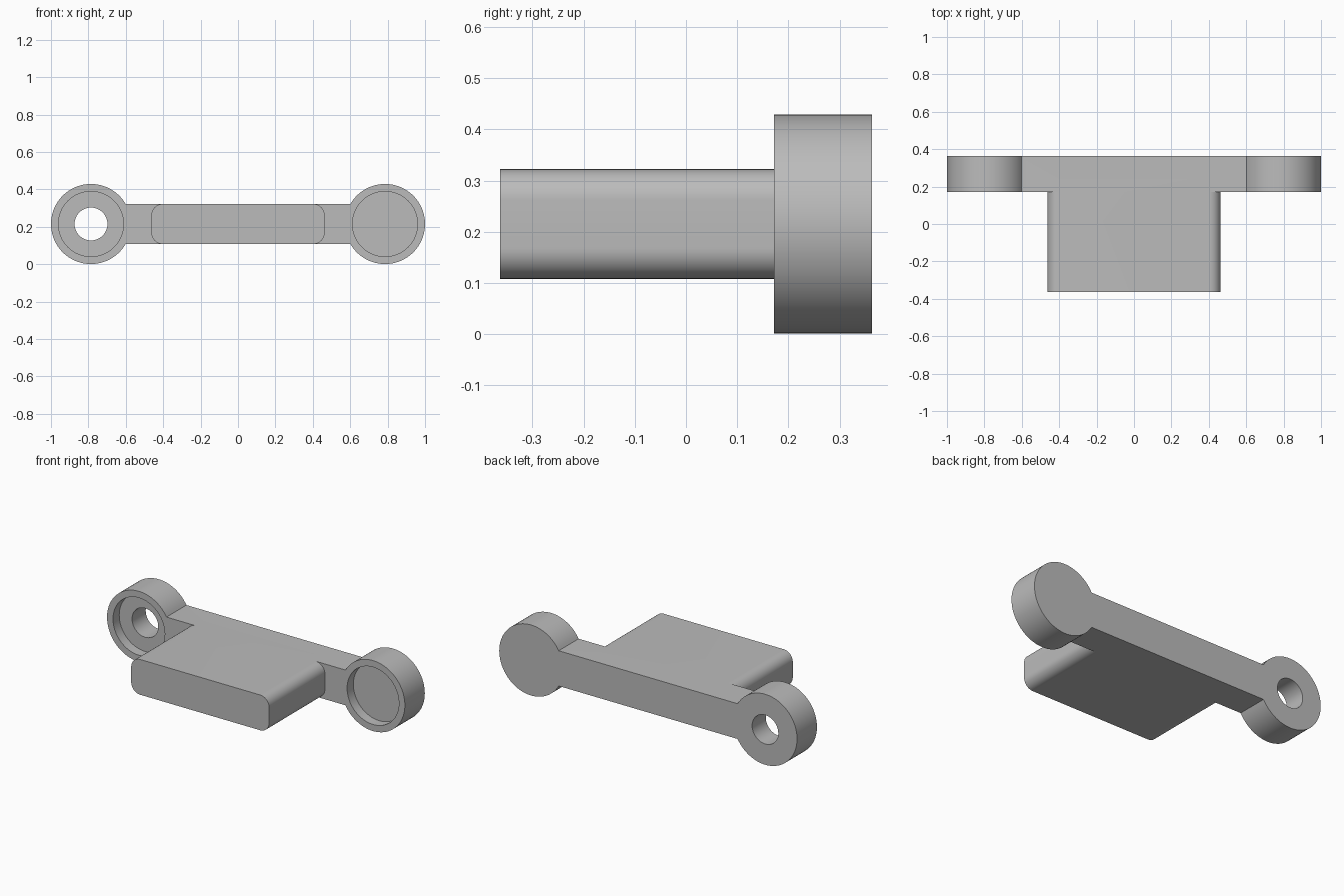
import bpy, bmesh, math

cube = bpy.data.objects.get("Cube")
if cube:
    bpy.data.objects.remove(cube, do_unlink=True)

BACK, FRONT, TIP = 0.363, 0.172, -0.363   # depth positions along y
EYE_X, MID_Z, EYE_R = 0.786, 0.215, 0.214  # round end bosses
HALF_H = 0.107                             # half height of bar and tongue
RECESS_R, RECESS_DEPTH, HOLE_R = 0.174, 0.06, 0.088

grey = bpy.data.materials.new("plain grey")
grey.diffuse_color = (0.5, 0.5, 0.5, 1)
grey.use_nodes = True
grey.node_tree.nodes["Principled BSDF"].inputs["Base Color"].default_value = (0.5, 0.5, 0.5, 1)


def arc(cx, cz, r, start, end, steps):
    angles = [math.radians(start + (end - start) * i / steps) for i in range(steps + 1)]
    return [(cx + r * math.cos(a), cz + r * math.sin(a)) for a in angles]


def extrude(name, profile, y0, y1):
    """Extrude an (x, z) outline along y into a solid."""
    bm = bmesh.new()
    face = bm.faces.new([bm.verts.new((x, y0, z)) for x, z in profile])
    new = bmesh.ops.extrude_face_region(bm, geom=[face])["geom"]
    verts = [v for v in new if isinstance(v, bmesh.types.BMVert)]
    bmesh.ops.translate(bm, verts=verts, vec=(0, y1 - y0, 0))
    bmesh.ops.recalc_face_normals(bm, faces=bm.faces)
    mesh = bpy.data.meshes.new(name)
    bm.to_mesh(mesh)
    bm.free()
    mesh.materials.append(grey)
    obj = bpy.data.objects.new(name, mesh)
    bpy.context.collection.objects.link(obj)
    return obj


def combine(target, other, operation):
    mod = target.modifiers.new(operation.lower(), 'BOOLEAN')
    mod.operation, mod.solver, mod.object = operation, 'EXACT', other
    bpy.context.view_layer.objects.active = target
    bpy.ops.object.modifier_apply(modifier=mod.name)
    bpy.data.objects.remove(other, do_unlink=True)


# Crossbar with a round boss at each end, as one outline
neck = math.degrees(math.asin(HALF_H / EYE_R))
outline = (arc(EYE_X, MID_Z, EYE_R, neck - 180, 180 - neck, 64)
           + arc(-EYE_X, MID_Z, EYE_R, neck, 360 - neck, 64))
bracket = extrude("link_bracket", outline, FRONT, BACK)

# Rounded tongue reaching forward from the bar
half_w, r = 0.463, 0.06
tongue_outline = []
for sx, sz, start in ((1, 1, 0), (-1, 1, 90), (-1, -1, 180), (1, -1, 270)):
    tongue_outline += arc(sx * (half_w - r), MID_Z + sz * (HALF_H - r), r, start, start + 90, 12)
combine(bracket, extrude("tongue", tongue_outline, TIP, FRONT + 0.08), 'UNION')

# Shallow front recess in both bosses
for side in (-1, 1):
    disc = arc(side * EYE_X, MID_Z, RECESS_R, 0, 360, 64)[:-1]
    combine(bracket, extrude("recess", disc, FRONT - 0.1, FRONT + RECESS_DEPTH), 'DIFFERENCE')

# Through hole in the right boss only
hole = arc(-EYE_X, MID_Z, HOLE_R, 0, 360, 48)[:-1]
combine(bracket, extrude("hole", hole, FRONT - 0.1, BACK + 0.1), 'DIFFERENCE')

bpy.ops.object.select_all(action='DESELECT')
bracket.select_set(True)
bpy.context.view_layer.objects.active = bracket
bpy.ops.object.shade_smooth_by_angle(angle=math.radians(30))
